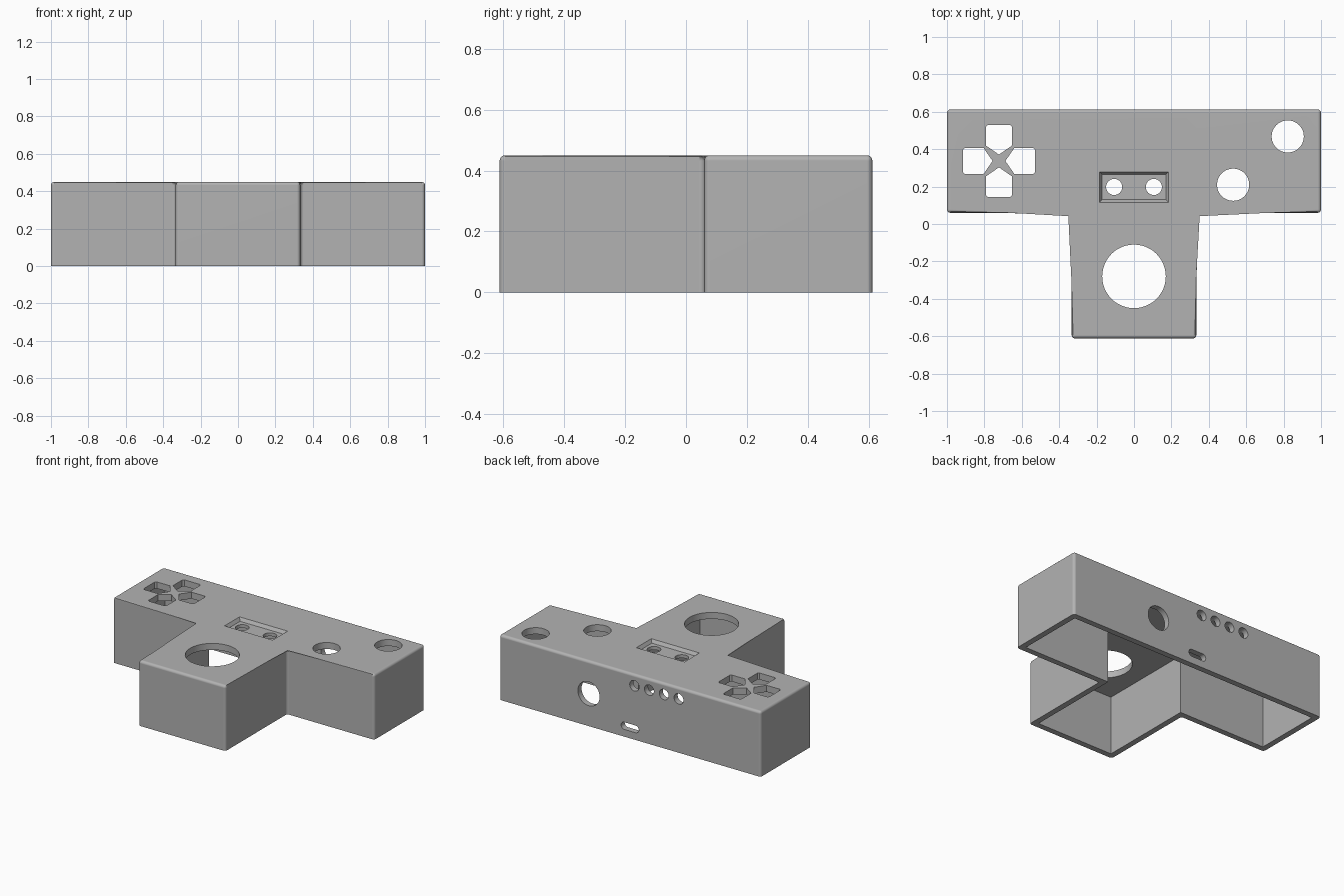
import bpy, bmesh, math
from mathutils import Matrix, Vector

if "Cube" in bpy.data.objects:
    bpy.data.objects.remove(bpy.data.objects["Cube"], do_unlink=True)

HEIGHT, WALL, ROOF = 0.45, 0.04, 0.045

grey = bpy.data.materials.new("matte grey")
grey.use_nodes = True
colour = (0.45, 0.45, 0.45, 1)
grey.diffuse_color = colour
grey.node_tree.nodes["Principled BSDF"].inputs["Base Color"].default_value = colour


def t_outline(inset):
    """T shaped plan, moved inwards by inset."""
    side, stem, end = 1 - inset, 0.333 - inset, 0.612 - inset
    shoulder = 0.06 + inset
    return [(-stem, -end), (stem, -end), (stem, shoulder), (side, shoulder),
            (side, end), (-side, end), (-side, shoulder), (-stem, shoulder)]


def circle(x, y, r, n=48):
    return [(x + r * math.cos(i * math.tau / n), y + r * math.sin(i * math.tau / n))
            for i in range(n)]


def slot(x, y, half, r, n=12):
    """Rounded slot, long in x."""
    pts = []
    for sign in (1, -1):
        for i in range(n + 1):
            a = -math.pi / 2 + math.pi * i / n
            pts.append((x + sign * (half - r + r * math.cos(a)), y + sign * r * math.sin(a)))
    return pts


def add_prism(bm, outline, z0, z1, matrix=Matrix(), top_shift=0.0):
    """Closed prism; top_shift grows the top outwards for sloping sides."""
    cx = sum(p[0] for p in outline) / len(outline)
    cy = sum(p[1] for p in outline) / len(outline)
    low = [bm.verts.new(matrix @ Vector((x, y, z0))) for x, y in outline]
    high = [bm.verts.new(matrix @ Vector((x + math.copysign(top_shift, x - cx),
                                          y + math.copysign(top_shift, y - cy), z1)))
            for x, y in outline]
    bm.faces.new(low[::-1])
    bm.faces.new(high)
    for i in range(len(low)):
        j = (i + 1) % len(low)
        bm.faces.new((low[i], low[j], high[j], high[i]))


def make_object(name, bm):
    bmesh.ops.recalc_face_normals(bm, faces=bm.faces)
    mesh = bpy.data.meshes.new(name)
    bm.to_mesh(mesh)
    bm.free()
    mesh.materials.append(grey)
    obj = bpy.data.objects.new(name, mesh)
    bpy.context.collection.objects.link(obj)
    return obj


def cut(target, name, bm):
    cutter = make_object(name, bm)
    cutter.hide_render = True
    mod = target.modifiers.new(name, "BOOLEAN")
    mod.operation, mod.solver, mod.object = "DIFFERENCE", "EXACT", cutter
    bpy.ops.object.modifier_apply(modifier=mod.name)
    bpy.data.objects.remove(cutter, do_unlink=True)


# Outer shell, rounded everywhere except around the open bottom
bm = bmesh.new()
add_prism(bm, t_outline(0), 0, HEIGHT)
rounded = [e for e in bm.edges if max(v.co.z for v in e.verts) > 0.1]
bmesh.ops.bevel(bm, geom=rounded, offset=0.018, segments=5, profile=0.5, affect="EDGES")
case = make_object("controller_case", bm)
bpy.context.view_layer.objects.active = case
case.select_set(True)

# Hollow interior
bm = bmesh.new()
add_prism(bm, t_outline(WALL), -0.1, HEIGHT - ROOF)
cut(case, "interior", bm)

# Shallow pocket with sloping sides
bm = bmesh.new()
px, y0, y1 = 0.17, 0.13, 0.265
add_prism(bm, [(-px, y0), (px, y0), (px, y1), (-px, y1)], HEIGHT - 0.022, HEIGHT + 0.022,
          top_shift=0.028)
cut(case, "pocket", bm)

# Openings in the top: large knob, two buttons, two pocket holes, direction pad
bm = bmesh.new()
z0, z1 = HEIGHT - 0.1, HEIGHT + 0.1
for x, y, r in ((0, -0.28, 0.17), (0.53, 0.21, 0.086), (0.822, 0.468, 0.086),
                (-0.106, 0.198, 0.043), (0.106, 0.198, 0.043)):
    add_prism(bm, circle(x, y, r), z0, z1)
half, outer, shoulder, tip, c = 0.069, 0.193, 0.082, 0.034, 0.01
arm = [(tip, 0), (shoulder, -half), (outer - c, -half), (outer, -half + c),
       (outer, half - c), (outer - c, half), (shoulder, half)]
for k in range(4):
    turn = Matrix.Translation((-0.722, 0.337, 0)) @ Matrix.Rotation(k * math.pi / 2, 4, "Z")
    add_prism(bm, arm, z0, z1, turn)

# Openings in the back wall: round port, row of four holes, slot
upright = Matrix.Rotation(math.pi / 2, 4, "X")
ports = [circle(0.315, 0.224, 0.083), slot(0, 0.075, 0.068, 0.025)]
ports += [circle(-0.034 - 0.113 * i, 0.372, 0.036) for i in range(4)]
for outline in ports:
    add_prism(bm, outline, -0.7, -0.5, upright)
cut(case, "openings", bm)

# Smooth rounded edges, flat panels
bpy.ops.object.shade_smooth_by_angle(angle=math.radians(30))
weighted = case.modifiers.new("flat panels", "WEIGHTED_NORMAL")
weighted.keep_sharp = True
